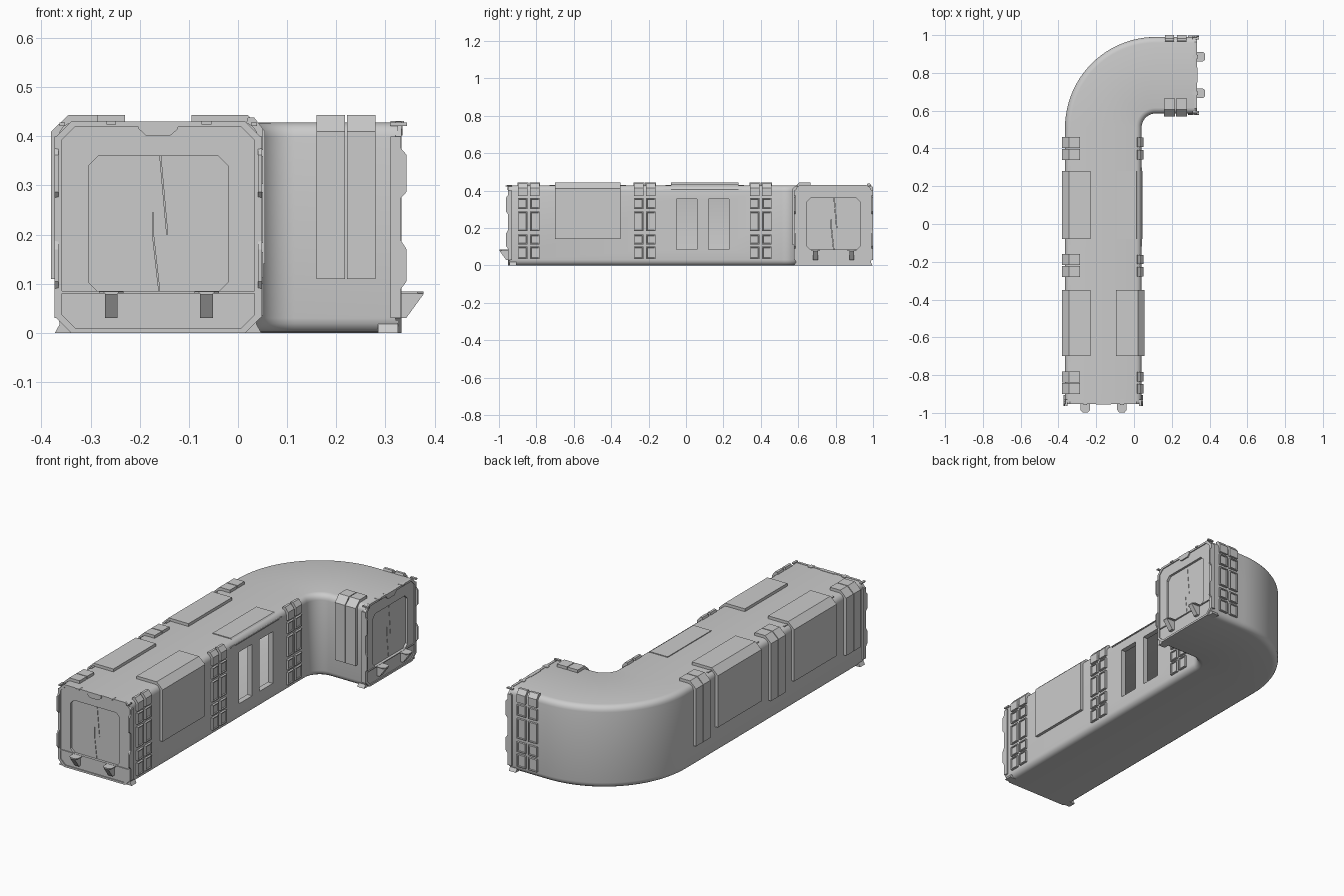
import bpy, bmesh, math
from mathutils import Matrix

if "Cube" in bpy.data.objects:
    bpy.data.objects.remove(bpy.data.objects["Cube"])

CX = -0.1625      # centre line of the straight run


def finish(name, bm):
    bmesh.ops.recalc_face_normals(bm, faces=bm.faces)
    me = bpy.data.meshes.new(name)
    bm.to_mesh(me)
    bm.free()
    ob = bpy.data.objects.new(name, me)
    bpy.context.collection.objects.link(ob)
    return ob


def prism(name, pts, axis, a, b):
    """Extrude a profile along an axis: 'y' uses (x,z), 'x' uses (y,z), 'z' uses (x,y)."""
    put = {'y': lambda p, t: (p[0], t, p[1]),
           'x': lambda p, t: (t, p[0], p[1]),
           'z': lambda p, t: (p[0], p[1], t)}[axis]
    bm = bmesh.new()
    lo = [bm.verts.new(put(p, a)) for p in pts]
    hi = [bm.verts.new(put(p, b)) for p in pts]
    bm.faces.new(lo)
    bm.faces.new(hi)
    for i in range(len(pts)):
        j = (i + 1) % len(pts)
        bm.faces.new((lo[i], lo[j], hi[j], hi[i]))
    return finish(name, bm)


def box(name, x0, x1, y0, y1, z0, z1):
    return prism(name, [(x0, z0), (x1, z0), (x1, z1), (x0, z1)], 'y', y0, y1)


def flip(pts):
    return [(2 * CX - x, z) for x, z in pts]


def rounded(hw, z0, z1, r, n):
    """Rounded (n>1) or chamfered (n=1) rectangle in (offset, z)."""
    out = []
    for k, (sx, z) in enumerate([(1, z1 - r), (-1, z1 - r), (-1, z0 + r), (1, z0 + r)]):
        for i in range(n + 1):
            a = math.pi / 2 * (k + i / n)
            out.append((sx * (hw - r) + r * math.cos(a), z + r * math.sin(a)))
    return out


def loft_shell(name, outer, inner, stations):
    """Hollow tube: two sections swept through the same stations, closed at both ends."""
    bm = bmesh.new()
    n = len(outer)
    rows = [[[bm.verts.new(f(u, z)) for u, z in sec] for f in stations] for sec in (outer, inner)]
    for i in range(n):
        j = (i + 1) % n
        for row in rows:
            for p, q in zip(row, row[1:]):
                bm.faces.new((p[i], p[j], q[j], q[i]))
        for e in (0, -1):
            o, c = rows[0][e], rows[1][e]
            bm.faces.new((o[i], o[j], c[j], c[i]))
    return finish(name, bm)


# Main hollow corridor: straight run, quarter bend, short run
BX, BY, BR = 0.115, 0.51, 0.2775


def station(px, py, t):
    return lambda u, z: (px + u * math.cos(t), py - u * math.sin(t), z)


path = [station(CX, -0.945, 0)]
for i in range(25):
    t = math.pi / 2 * i / 24
    path.append(station(BX - BR * math.cos(t), BY + BR * math.sin(t), t))
path.append(station(0.325, BY + BR, math.pi / 2))
body = loft_shell("corridor_body", rounded(0.2025, 0.0, 0.428, 0.03, 4),
                  rounded(0.175, 0.07, 0.375, 0.02, 4), path)

# Two window openings in the right wall
for y0 in (-0.05, 0.12):
    cut = box("window_cutter", -0.05, 0.1, y0, y0 + 0.11, 0.085, 0.355)
    cut.hide_render = True
    m = body.modifiers.new("window", 'BOOLEAN')
    m.operation, m.object, m.solver = 'DIFFERENCE', cut, 'EXACT'
    bpy.context.view_layer.objects.active = body
    bpy.ops.object.modifier_apply(modifier=m.name)
    bpy.data.objects.remove(cut)
bpy.ops.object.select_all(action='DESELECT')
body.select_set(True)
bpy.ops.object.shade_smooth_by_angle(angle=math.radians(30))


# Corner-wrapping profile used by bands and panels (left side)
def wrap(xtop, zlow):
    return [(xtop, 0.443), (-0.345, 0.443), (-0.38, 0.41), (-0.38, zlow),
            (-0.355, zlow), (-0.355, 0.395), (-0.335, 0.42), (xtop, 0.42)]


def left_bands(y):
    return [prism("left_band", wrap(-0.285, 0.11), 'y', y + d, y + d + 0.058) for d in (0, 0.062)]


def stud(y, z0, z1):
    """Raised block with a sloped rim and sunken face on the right wall."""
    bm = bmesh.new()
    bmesh.ops.create_cube(bm, size=1, matrix=Matrix.Translation((0.041, y, (z0 + z1) / 2))
                          @ Matrix.Diagonal((0.02, 0.05, z1 - z0, 1)))
    f = max(bm.faces, key=lambda f: f.calc_center_median().x)
    bmesh.ops.inset_region(bm, faces=[f], thickness=0.007, depth=0)
    bmesh.ops.inset_region(bm, faces=[f], thickness=0.002, depth=-0.005)
    return finish("right_stud", bm)


def right_studs(y):
    out = []
    for d in (0.027, 0.092):
        for z0, z1 in ((0.035, 0.1), (0.113, 0.165), (0.183, 0.287), (0.303, 0.36)):
            out.append(stud(y + d, z0, z1))
        out.append(prism("right_top_stud", [(0.015, 0.42), (0.02, 0.438), (0.033, 0.438), (0.051, 0.415),
                                            (0.051, 0.372), (0.03, 0.372)], 'y', y + d - 0.025, y + d + 0.025))
    return out


for y in (-0.28, 0.34):
    left_bands(y)
    right_studs(y)

# Large corner panels and the thin patch above the windows
for y0, y1 in ((-0.70, -0.35), (-0.08, 0.28)):
    prism("left_panel", wrap(-0.23, 0.14), 'y', y0, y1)
    box("left_panel_strip", -0.345, -0.335, y0 - 0.03, y1 + 0.03, 0.40, 0.431)
prism("right_panel", flip(wrap(-0.23, 0.14)), 'y', -0.70, -0.35)
prism("window_top_patch", [(-0.09, 0.42), (-0.09, 0.432), (0.013, 0.432), (0.044, 0.403), (0.03, 0.403)],
      'y', -0.08, 0.28)
box("window_drip_rail", 0.03, 0.043, -0.12, 0.30, 0.402, 0.407)

# End assembly, built at the front and then repeated on the other mouth
end = left_bands(-0.90) + right_studs(-0.90)


def end_ring(name, outer, inner, y0, y1):
    return loft_shell(name, outer, inner, [station(CX, y0, 0), station(CX, y1, 0)])


end.append(end_ring("end_frame", rounded(0.2, 0.005, 0.425, 0.028, 1),
                    rounded(0.142, 0.083, 0.36, 0.02, 1), -0.948, -0.922))
end.append(end_ring("end_rim", rounded(0.207, 0.0, 0.43, 0.03, 1),
                    rounded(0.196, 0.01, 0.419, 0.027, 1), -0.953, -0.94))

# Sliding door leaves with an interlocking seam
seam = [(-0.159, 0.37), (-0.144, 0.2), (-0.159, 0.2), (-0.159, 0.245),
        (-0.173, 0.245), (-0.173, 0.2), (-0.159, 0.075)]
end.append(prism("door_left", [(-0.31, 0.075), (-0.31, 0.37)] + [(x - 0.001, z) for x, z in seam],
                 'y', -0.936, -0.927))
end.append(prism("door_right", [(-0.015, 0.075), (-0.015, 0.37)] + [(x + 0.001, z) for x, z in seam],
                 'y', -0.936, -0.927))
end.append(box("door_backing", -0.315, -0.01, -0.927, -0.92, 0.072, 0.372))

# Threshold, top latch and coupling hooks
end.append(box("threshold", CX - 0.2, CX + 0.2, -0.953, -0.94, 0.08, 0.085))
end.append(prism("top_latch", [(-0.202, 0.43), (-0.202, 0.415), (-0.188, 0.402), (-0.137, 0.402),
                               (-0.122, 0.415), (-0.122, 0.43)], 'y', -0.955, -0.935))
for x in (-0.258, -0.064):
    end.append(prism("hook", [(-0.94, 0.03), (-0.962, 0.03), (-0.997, 0.078), (-0.997, 0.082), (-0.94, 0.082)],
                     'x', x - 0.013, x + 0.013))
    end.append(prism("hook_plate", [(x - 0.025, -0.945), (x + 0.025, -0.945), (x + 0.025, -0.985),
                                    (x + 0.015, -0.997), (x - 0.015, -0.997), (x - 0.025, -0.985)],
                     'z', 0.08, 0.084))
    end.append(box("top_tab", x - 0.01, x + 0.01, -0.958, -0.93, 0.424, 0.431))

# Side lips with two lugs each, corner tips and feet
lip = [(-0.93, 0.03), (-0.952, 0.03), (-0.952, 0.09), (-0.963, 0.105), (-0.963, 0.17), (-0.952, 0.187),
       (-0.952, 0.275), (-0.963, 0.287), (-0.963, 0.362), (-0.952, 0.375), (-0.952, 0.4), (-0.93, 0.4)]
for s in (-1, 1):
    x = CX + s * 0.207
    end.append(prism("side_lip", lip, 'x', x - 0.004, x + 0.004))
    end.append(box("corner_tip", CX + s * 0.195 - 0.006, CX + s * 0.195 + 0.006, -0.964, -0.93, 0.421, 0.428))
    foot = [(CX + s * u, z) for u, z in ((0.165, 0.0), (0.21, 0.0), (0.2, 0.018), (0.165, 0.018))]
    end.append(prism("foot", foot, 'y', -0.945, -0.905))

turn = Matrix.Translation((-0.62, 0.95, 0)) @ Matrix.Rotation(math.pi / 2, 4, 'Z')
for ob in end:
    twin = ob.copy()
    twin.name = "side_end_" + ob.name.split('.')[0]
    twin.matrix_world = turn
    bpy.context.collection.objects.link(twin)
